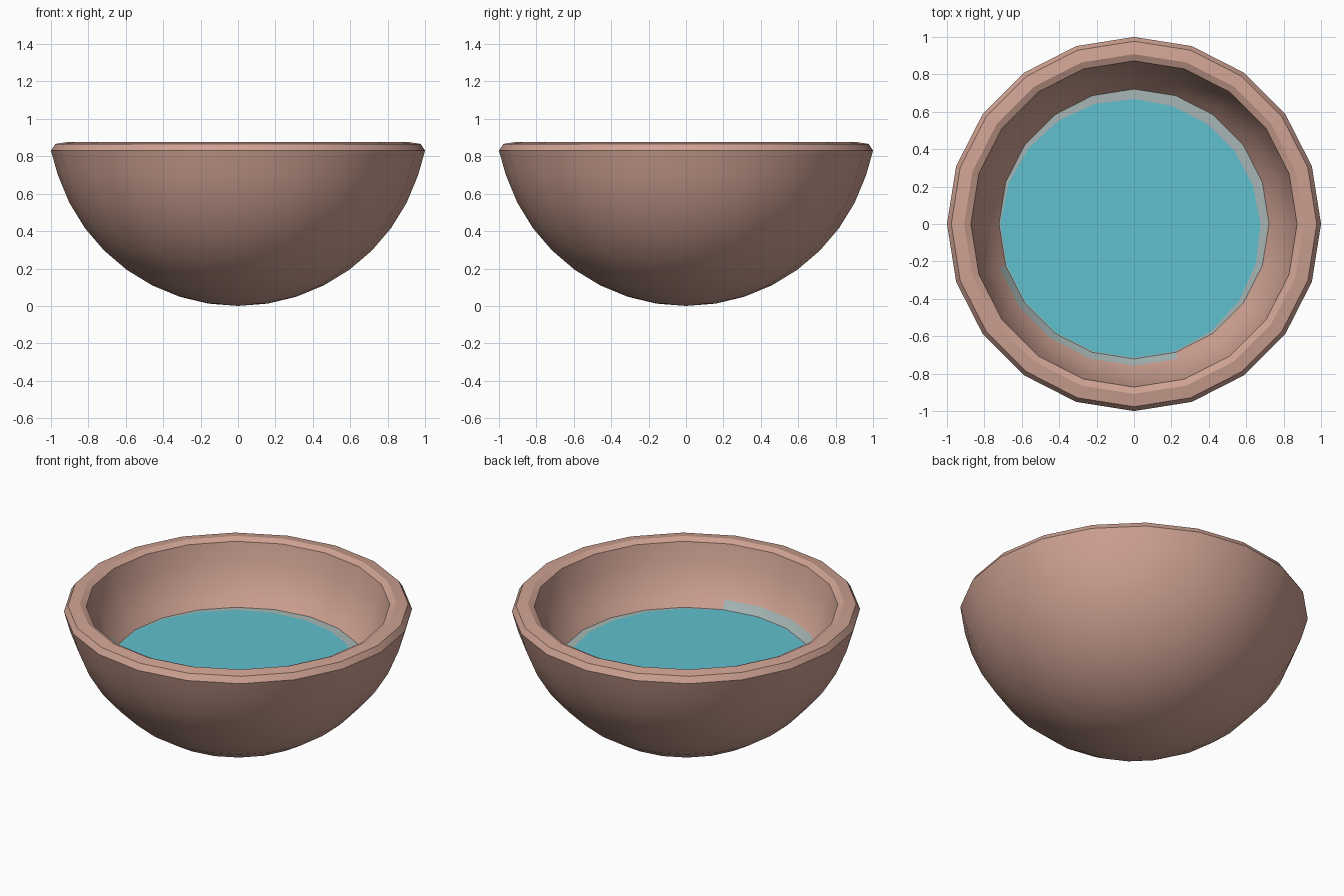
import bpy, bmesh, math
from math import sin, cos, radians

if "Cube" in bpy.data.objects:
    bpy.data.objects.remove(bpy.data.objects["Cube"])

SIDES = 20


def material(name, rgb):
    m = bpy.data.materials.new(name)
    m.diffuse_color = (*rgb, 1)
    m.use_nodes = True
    m.node_tree.nodes["Principled BSDF"].inputs["Base Color"].default_value = m.diffuse_color
    return m


clay = material("pinkish clay", (0.62, 0.36, 0.29))
water = material("turquoise water", (0.115, 0.53, 0.62))
shallow = material("pale shallow water", (0.38, 0.47, 0.46))


def make_object(name, bm, mats):
    me = bpy.data.meshes.new(name)
    bm.normal_update()
    bm.to_mesh(me)
    bm.free()
    for m in mats:
        me.materials.append(m)
    ob = bpy.data.objects.new(name, me)
    bpy.context.collection.objects.link(ob)
    return ob


def ring(bm, radius, z):
    """One loop of vertices; radius is a function of the angle."""
    angles = [2 * math.pi * i / SIDES for i in range(SIDES)]
    return [bm.verts.new((radius(a) * cos(a), radius(a) * sin(a), z)) for a in angles]


def bridge(bm, low, high):
    n = len(low)
    return [bm.faces.new((low[i], low[(i + 1) % n], high[(i + 1) % n], high[i]))
            for i in range(n)]


# Bowl: spherical outer shell, bevelled rim, spherical inner wall
outer = [(1.012 * sin(radians(9 * k)), 1.01 * (1 - cos(radians(9 * k)))) for k in range(1, 9)]
rim = [(1.0, 0.83), (0.977, 0.866), (0.908, 0.877), (0.872, 0.86)]
inner = [(0.845, 0.74), (0.80, 0.63), (0.757, 0.56), (0.72, 0.51),
         (0.60, 0.36), (0.42, 0.22), (0.21, 0.14)]
bm = bmesh.new()
rings = [ring(bm, lambda a, r=r: r, z) for r, z in outer + rim + inner]
strips = [bridge(bm, a, b) for a, b in zip(rings, rings[1:])]
for tip, loop, flip in ((0.0, rings[0], True), (0.12, rings[-1], False)):
    v = bm.verts.new((0, 0, tip))
    for i in range(SIDES):
        pair = (loop[i], loop[(i + 1) % SIDES])
        bm.faces.new((v, *(reversed(pair) if flip else pair)))
# wet patch on the front-left inner wall, just above the water line
wet_strip = strips[len(outer) + len(rim) + 2]
for f in wet_strip:
    c = f.calc_center_median()
    if math.cos(math.atan2(c.y, c.x) - radians(238)) > 0.75:
        f.material_index = 1
bowl = make_object("bowl", bm, [clay, shallow])
bpy.context.view_layer.objects.active = bowl
bowl.select_set(True)
bpy.ops.object.shade_smooth_by_angle(angle=radians(25))

# Water surface: pale shallow edge around an off-centre turquoise pool
bm = bmesh.new()
edge = ring(bm, lambda a: 0.722, 0.512)
pool = ring(bm, lambda a: min(0.715, 0.695 - 0.033 * cos(a - radians(55))), 0.512)
for f in bridge(bm, edge, pool):
    f.material_index = 1
bm.faces.new(pool)
make_object("water_surface", bm, [water, shallow])
